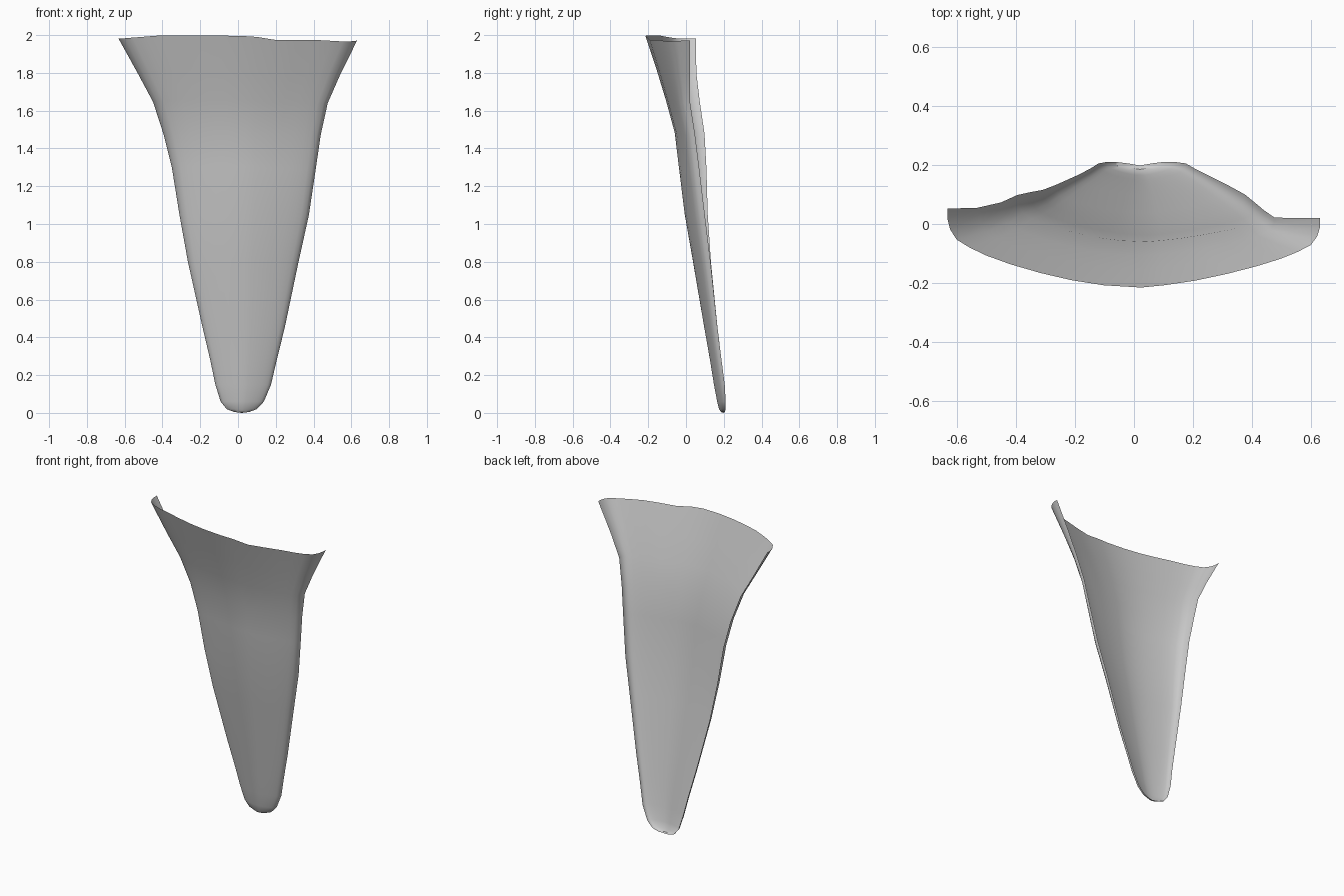
import bpy, bmesh, math

# Levels: z, left x, right x, front y, left edge y, right edge y
LEVELS = [
    (0.005, -0.02, 0.06, 0.185, 0.205, 0.205), (0.02, -0.06, 0.10, 0.175, 0.21, 0.21),
    (0.06, -0.092, 0.137, 0.165, 0.21, 0.21), (0.15, -0.12, 0.175, 0.148, 0.205, 0.205),
    (0.28, -0.147, 0.205, 0.127, 0.188, 0.188), (0.45, -0.187, 0.247, 0.097, 0.167, 0.167),
    (0.80, -0.265, 0.32, 0.037, 0.132, 0.130), (1.05, -0.31, 0.375, -0.007, 0.115, 0.10),
    (1.30, -0.35, 0.412, -0.038, 0.108, 0.07), (1.48, -0.395, 0.438, -0.06, 0.098, 0.048),
    (1.65, -0.45, 0.475, -0.107, 0.073, 0.022), (1.80, -0.53, 0.54, -0.153, 0.055, 0.02),
    (1.985, -0.632, 0.63, -0.215, 0.052, 0.02)]

# Half cross-section: sideways fraction, depth fraction (bulging sheet with rolled edge)
HALF = [(1, 0), (1, .12), (.985, .26), (.95, .39), (.88, .49), (.79, .59), (.66, .70),
        (.5, .81), (.33, .905), (.16, .97)]
SECTION = [(-u, f) for u, f in HALF] + [(0.04, 1)] + [(u, f) for u, f in reversed(HALF)]

# Wavy top rim, fading out towards the tip
RIM = [(-.64, -.005), (-.4, .014), (0, .012), (.12, .004), (.2, -.012), (.4, -.01),
       (.58, -.02), (.65, -.012)]


def rim_offset(x):
    for (x0, a), (x1, b) in zip(RIM, RIM[1:]):
        if x <= x1:
            return a + (b - a) * (x - x0) / (x1 - x0)
    return RIM[-1][1]


# Curved sheet lofted through the levels
bm = bmesh.new()
rows = []
for z, xl, xr, yf, yl, yr in LEVELS:
    mid, half = (xl + xr) / 2, (xr - xl) / 2
    row = []
    for u, f in SECTION:
        edge = yl + (yr - yl) * (u + 1) / 2
        rim_x = u * 0.63
        row.append(bm.verts.new((mid + half * u, edge + (yf - edge) * f,
                                 z + rim_offset(rim_x) * (z / 1.985) ** 2)))
    rows.append(row)
for a, b in zip(rows, rows[1:]):
    for i in range(len(a) - 1):
        bm.faces.new((a[i], a[i + 1], b[i + 1], b[i]))

# Rounded tip below the lowest level
tip = bm.verts.new((0.02, 0.198, 0.0))
for i in range(len(SECTION) - 1):
    bm.faces.new((tip, rows[0][i + 1], rows[0][i]))

mesh = bpy.data.meshes.new("curved_sheet")
bm.to_mesh(mesh)
bm.free()
sheet = bpy.data.objects.new("curved_sheet", mesh)
bpy.context.collection.objects.link(sheet)
bpy.context.view_layer.objects.active = sheet
sheet.select_set(True)
bpy.ops.object.shade_smooth_by_angle(angle=math.radians(30))
